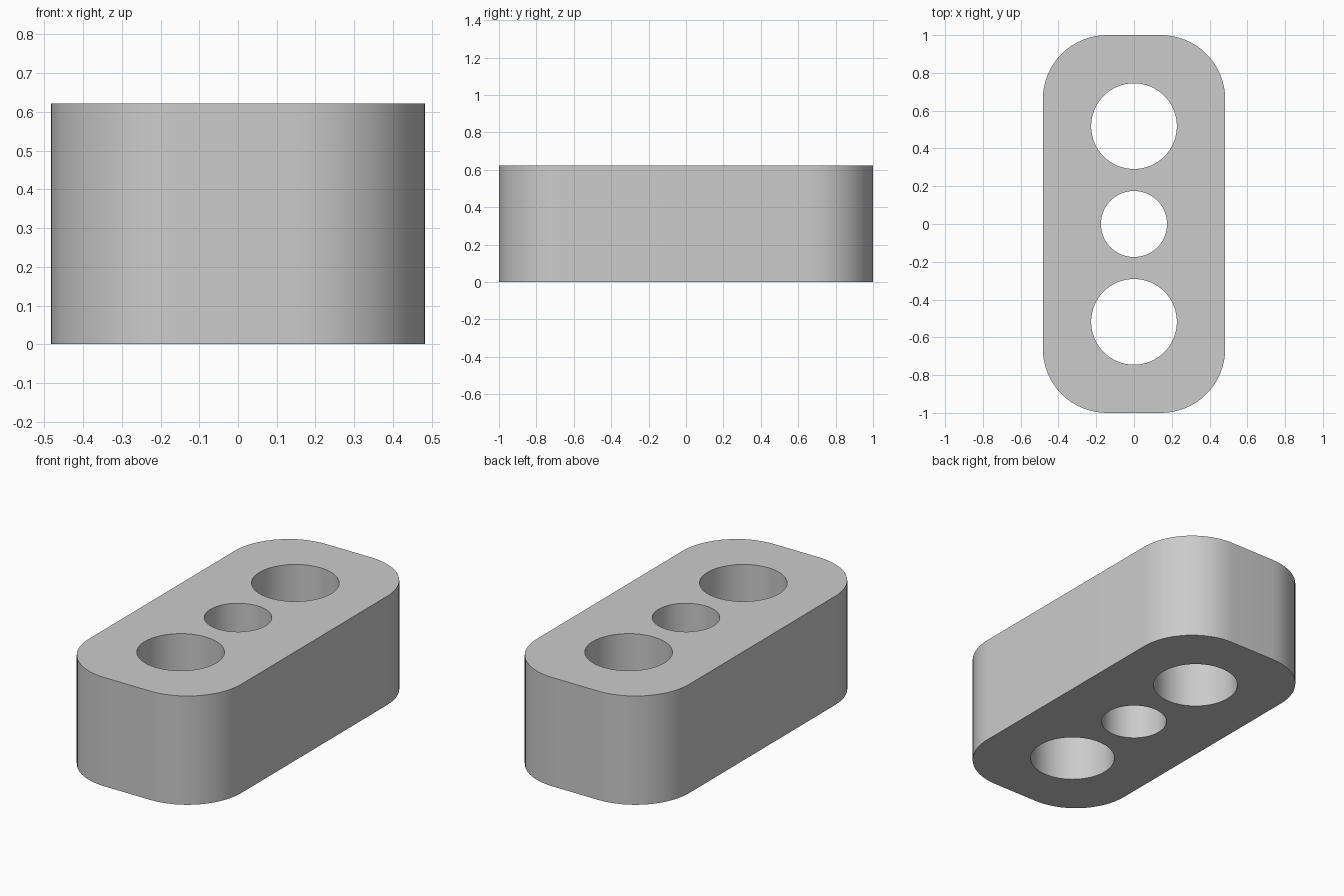
import bpy
import bmesh
from math import cos, sin, pi, radians

if "Cube" in bpy.data.objects:
    bpy.data.objects.remove(bpy.data.objects["Cube"], do_unlink=True)

HALF_X, HALF_Y, HEIGHT = 0.483, 1.0, 0.622
CORNER = 0.34

grey = bpy.data.materials.new("plain grey")
grey.use_nodes = True
colour = (0.6, 0.6, 0.6, 1)
grey.diffuse_color = colour
grey.node_tree.nodes["Principled BSDF"].inputs["Base Color"].default_value = colour


def circle(cy, radius, steps=64):
    return [(radius * cos(2 * pi * i / steps), cy + radius * sin(2 * pi * i / steps))
            for i in range(steps)]


def rounded_rectangle(hx, hy, radius, steps=16):
    points = []
    for quarter, (sx, sy) in enumerate([(1, 1), (-1, 1), (-1, -1), (1, -1)]):
        for i in range(steps + 1):
            a = (quarter + i / steps) * pi / 2
            points.append((sx * (hx - radius) + radius * cos(a),
                           sy * (hy - radius) + radius * sin(a)))
    return points


# Outer outline, two large through holes and a smaller middle one
outlines = [rounded_rectangle(HALF_X, HALF_Y, CORNER),
            circle(0.518, 0.227), circle(0, 0.175), circle(-0.518, 0.227)]

bm = bmesh.new()
bottom_edges, top_edges = [], []
for outline in outlines:
    low = [bm.verts.new((x, y, 0)) for x, y in outline]
    high = [bm.verts.new((x, y, HEIGHT)) for x, y in outline]
    for i in range(len(outline)):
        j = (i + 1) % len(outline)
        bm.faces.new((low[i], low[j], high[j], high[i]))
        bottom_edges.append(bm.edges.get((low[i], low[j])))
        top_edges.append(bm.edges.get((high[i], high[j])))

# Flat end caps around the holes
for edges, direction in ((bottom_edges, -1), (top_edges, 1)):
    bmesh.ops.triangle_fill(bm, edges=edges, use_beauty=True, normal=(0, 0, direction))
bmesh.ops.recalc_face_normals(bm, faces=bm.faces)

mesh = bpy.data.meshes.new("three_hole_block")
bm.to_mesh(mesh)
bm.free()
mesh.materials.append(grey)
block = bpy.data.objects.new("three_hole_block", mesh)
bpy.context.collection.objects.link(block)

# Smooth curved walls, crisp rims
bpy.ops.object.select_all(action='DESELECT')
block.select_set(True)
bpy.context.view_layer.objects.active = block
bpy.ops.object.shade_smooth_by_angle(angle=radians(30))
